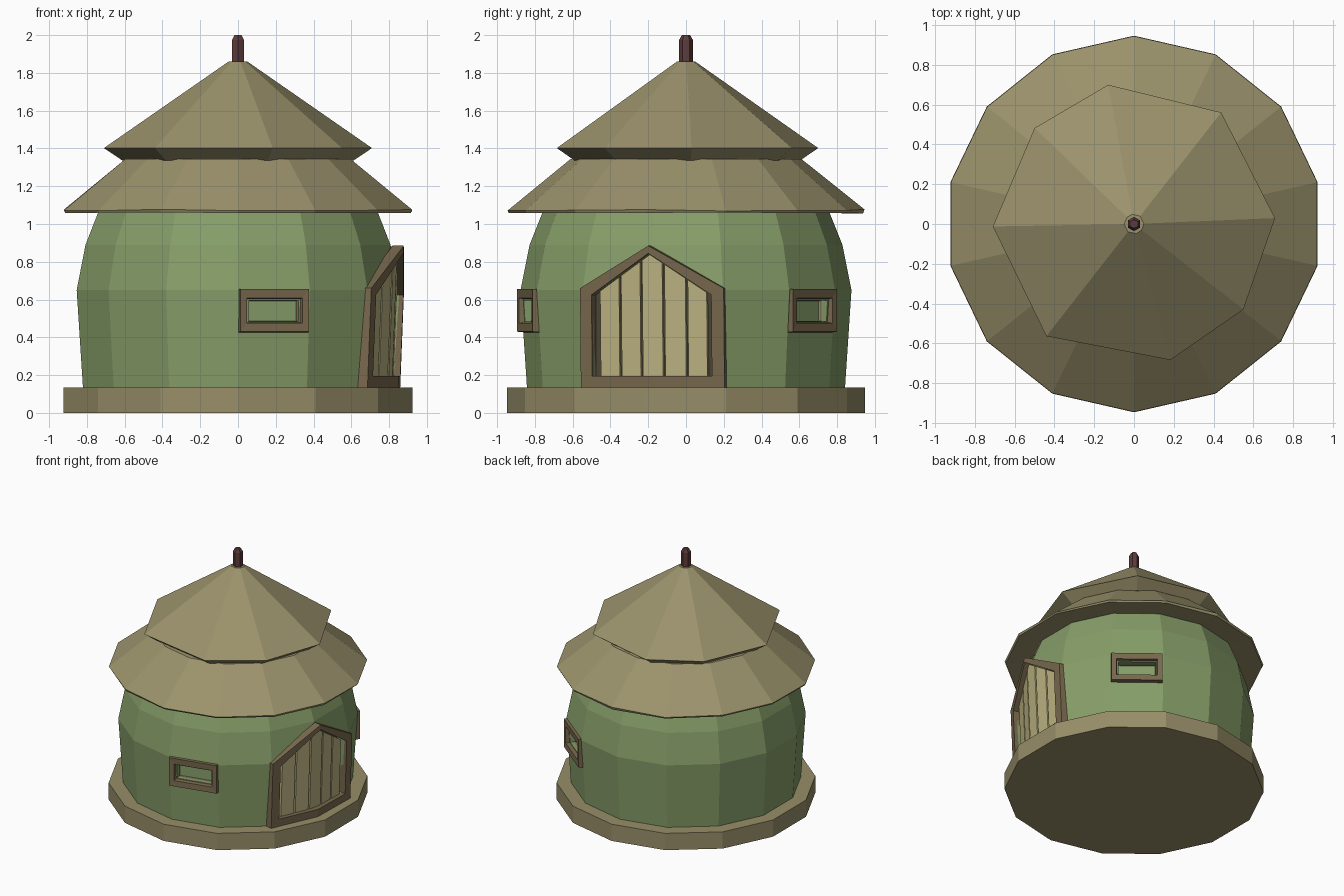
import bpy, bmesh, random
from math import sin, cos, pi, radians
from mathutils import Matrix, Vector

if "Cube" in bpy.data.objects:
    bpy.data.objects.remove(bpy.data.objects["Cube"])

random.seed(3)


def material(name, rgb):
    m = bpy.data.materials.new(name)
    m.diffuse_color = (*rgb, 1)
    m.use_nodes = True
    m.node_tree.nodes["Principled BSDF"].inputs["Base Color"].default_value = m.diffuse_color
    return m


GREEN = material("green_wall", (0.24, 0.34, 0.14))
STRAW = material("straw", (0.33, 0.29, 0.15))
STONE = material("base_tan", (0.31, 0.27, 0.14))
WOOD = material("frame_wood", (0.19, 0.14, 0.075))
PALE = material("plank_wood", (0.50, 0.45, 0.22))
DARK = material("dark_wood", (0.07, 0.055, 0.035))
RED = material("red_wood", (0.11, 0.045, 0.045))


def loft(name, rings, mat, turn=0.0, wrap=False):
    """Skin equal-sized rings of points; cap the ends, or wrap last to first."""
    bm = bmesh.new()
    rot = Matrix.Rotation(turn, 4, 'Z')
    vs = [[bm.verts.new(rot @ Vector(p)) for p in r] for r in rings]
    n = len(rings[0])
    pairs = list(zip(vs, vs[1:])) + ([(vs[-1], vs[0])] if wrap else [])
    for a, b in pairs:
        for i in range(n):
            j = (i + 1) % n
            bm.faces.new((a[i], a[j], b[j], b[i]))
    if not wrap:
        bm.faces.new(vs[0][::-1])
        bm.faces.new(vs[-1])
    bmesh.ops.recalc_face_normals(bm, faces=bm.faces)
    me = bpy.data.meshes.new(name)
    bm.to_mesh(me)
    bm.free()
    if mat:
        me.materials.append(mat)
    ob = bpy.data.objects.new(name, me)
    bpy.context.collection.objects.link(ob)
    return ob


def ring(r, z, n=14, start=pi / 2, wobble=0.0):
    return [(r * cos(start + 2 * pi * i / n), r * sin(start + 2 * pi * i / n),
             z + random.uniform(-wobble, wobble)) for i in range(n)]


def cut(target, cutter):
    cutter.hide_render = True
    cutter.hide_viewport = False
    cutter.display_type = 'WIRE'
    m = target.modifiers.new("cut", 'BOOLEAN')
    m.operation = 'DIFFERENCE'
    m.solver = 'EXACT'
    m.object = cutter
    bpy.context.view_layer.objects.active = target
    bpy.ops.object.modifier_apply(modifier=m.name)
    bpy.data.objects.remove(cutter)


# Round base and wall
loft("base", [ring(0.947, 0), ring(0.947, 0.135)], STONE)
wall = loft("wall", [ring(r, z) for r, z in
                     ((0.842, 0.1), (0.842, 0.135), (0.876, 0.65), (0.828, 0.89),
                      (0.76, 1.06), (0.70, 1.15))], GREEN)

# Lower roof skirt
loft("lower_roof", [ring(0.74, 1.07), ring(0.938, 1.06, wobble=0.004),
                    ring(0.945, 1.074, wobble=0.006), ring(0.61, 1.345)], STRAW)

# Upper roof: eight uneven sides
ANG = [radians(a) for a in (2.4, 52, 100.5, 136, 181, 232, 285, 322)]
RAD = (0.71, 0.712, 0.712, 0.695, 0.71, 0.716, 0.708, 0.698)


def octo(k, z):
    return [(r * k * cos(a), r * k * sin(a), z) for a, r in zip(ANG, RAD)]


loft("upper_roof", [octo(0.86, 1.335), octo(1, 1.402), octo(0.07, 1.86)], STRAW)

# Finial post
loft("finial", [ring(0.036, 1.82, 6), ring(0.036, 1.975, 6), ring(0.022, 2.0, 6)], RED)

# Door, centred on a wall corner; local x points outward, local y along the wall
DOOR = -pi / 14


def out(u, z, d=0.0):
    return 0.87 + 0.03 * (z - 0.135) / 0.75 - 0.2 * abs(u) + d


def place(shape, d):
    return [(out(u, z, d), u, z) for u, z in shape]


outer = [(-0.39, 0.135), (-0.39, 0.66), (0, 0.885), (0.39, 0.66), (0.39, 0.135), (0, 0.135)]
inner = [(-0.325, 0.195), (-0.325, 0.625), (0, 0.845), (0.325, 0.625), (0.325, 0.195), (0, 0.195)]
cut(wall, loft("door_cutter", [[(0.69, u, z) for u, z in inner],
                               [(1.0, u, z) for u, z in inner]], None, DOOR))
loft("door_frame", [place(outer, -0.06), place(outer, 0), place(inner, 0),
                    place(inner, -0.12)], WOOD, DOOR, wrap=True)
loft("door_backing", [[(0.69, u, z) for u, z in inner],
                      [(0.72, u, z) for u, z in inner]], DARK, DOOR)

# Door planks following the gable
edges = (-0.29, -0.17, -0.05, 0.07, 0.19, 0.30)
for i, (a, b) in enumerate(zip(edges, edges[1:])):
    a, b = a + 0.006, b - 0.006

    def top(u):
        return 0.838 - 0.68 * abs(u)
    us = [a, 0, b] if a < 0 < b else [a, b]
    shape = [(a, 0.195), *[(u, top(u)) for u in us], (b, 0.195)]
    loft(f"door_plank_{i}", [place(shape, -0.07), place(shape, -0.035)], PALE, DOOR)

# Two windows, each on a wall facet
def rect(x, w, z0, z1):
    return [(x, -w, z0), (x, w, z0), (x, w, z1), (x, -w, z1)]


for name, turn in (("front", -pi / 2 + pi / 14), ("back", 2 * pi / 7)):
    cut(wall, loft("window_cutter", [rect(0.79, 0.135, 0.485, 0.595),
                                     rect(0.95, 0.135, 0.485, 0.595)], None, turn))
    loft(name + "_window_frame",
         [rect(0.82, 0.19, 0.425, 0.66), rect(0.875, 0.187, 0.43, 0.655),
          rect(0.872, 0.15, 0.475, 0.607), rect(0.80, 0.133, 0.487, 0.593)],
         WOOD, turn, wrap=True)
